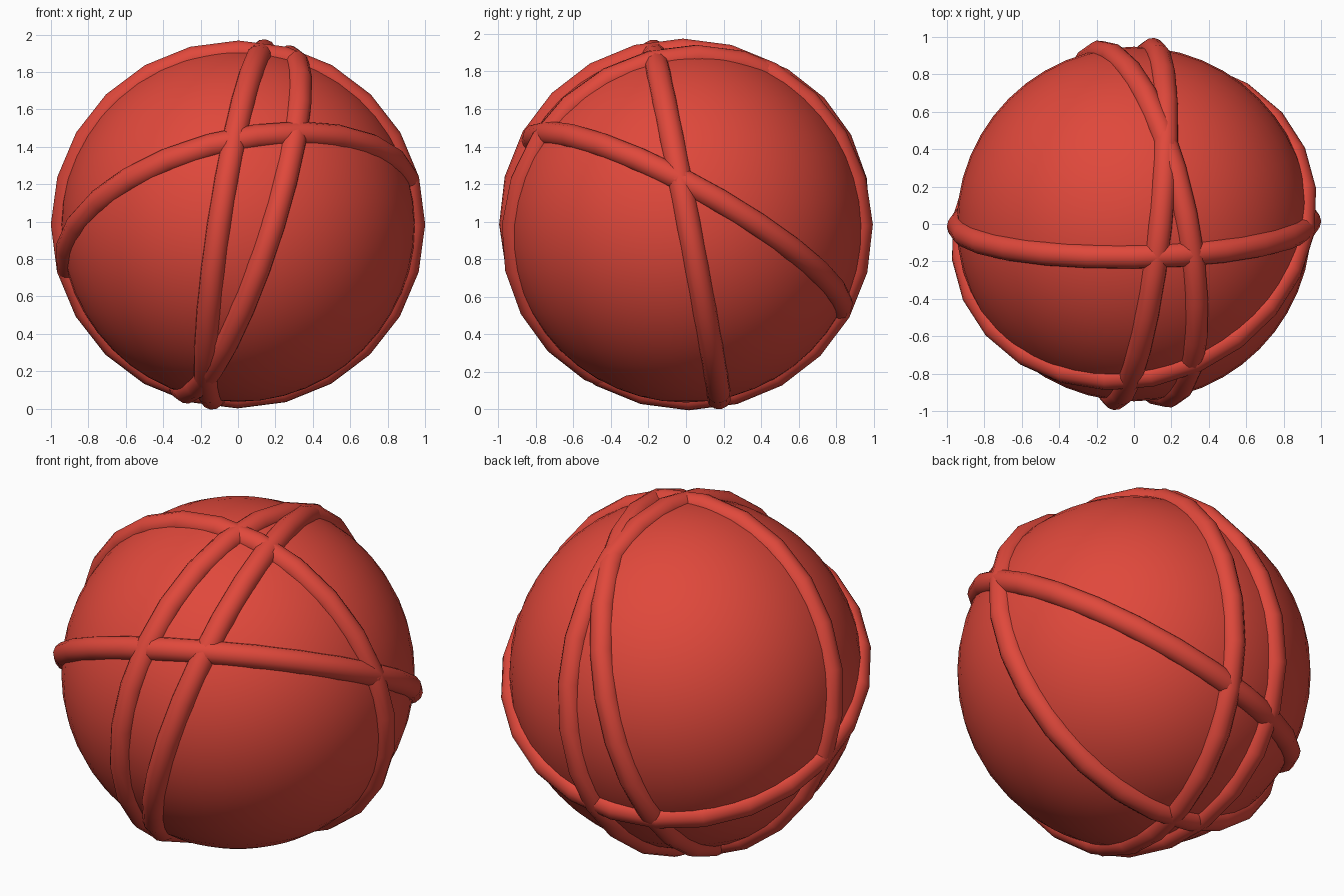
import bpy
import math
from mathutils import Vector

cube = bpy.data.objects.get("Cube")
if cube:
    bpy.data.objects.remove(cube, do_unlink=True)

CENTRE = Vector((0, 0, 0.985))
BALL_RADIUS = 0.948
RING_RADIUS = 0.935
TUBE_RADIUS = 0.066

red = bpy.data.materials.new("warm_red")
red.use_nodes = True
colour = (0.745, 0.065, 0.044, 1)
red.diffuse_color = colour
red.node_tree.nodes["Principled BSDF"].inputs["Base Color"].default_value = colour


def finish(name):
    obj = bpy.context.object
    obj.name = name
    obj.data.materials.append(red)
    bpy.ops.object.shade_smooth()
    return obj


def strand(name, normal):
    """Tube wrapped around the ball on the great circle with this normal."""
    turn = Vector(normal).to_track_quat('Z', 'Y').to_euler()
    bpy.ops.mesh.primitive_torus_add(
        major_segments=24, minor_segments=12, major_radius=RING_RADIUS,
        minor_radius=TUBE_RADIUS, location=CENTRE, rotation=turn)
    return finish(name)


# Ball core
bpy.ops.mesh.primitive_uv_sphere_add(
    segments=48, ring_count=24, radius=BALL_RADIUS, location=CENTRE)
finish("ball_core")

# Strands wound around the core
strand("tilted_waist_strand", (-0.247, 0.554, 1))
strand("side_strand", (-0.015, 1, 0.19))
strand("right_lengthwise_strand", (1, -0.109, -0.152))
strand("left_lengthwise_strand", (1, 0.205, -0.32))
